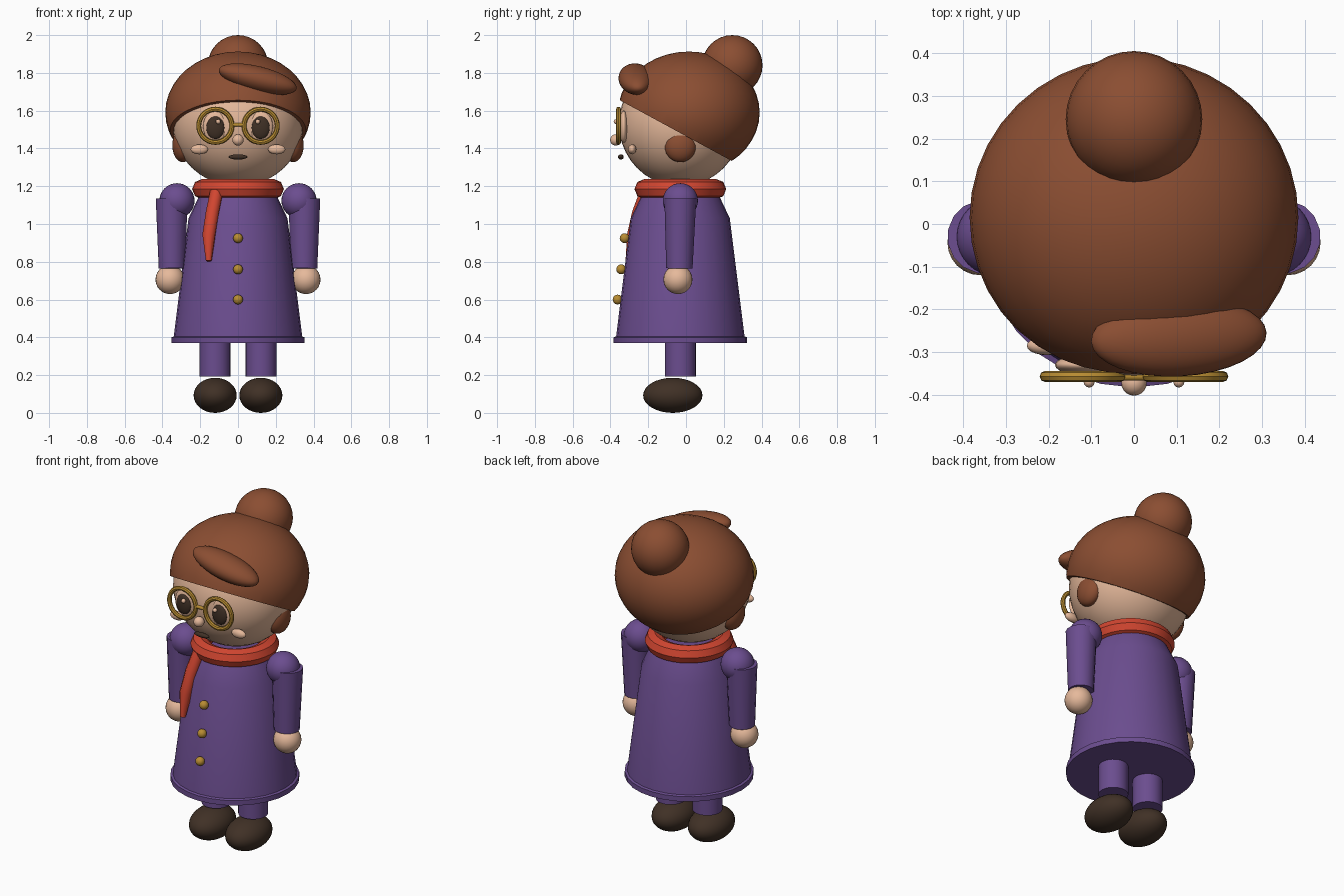
import bpy, bmesh, math
from mathutils import Vector

cube = bpy.data.objects.get("Cube")
if cube:
    bpy.data.objects.remove(cube)


def material(name, rgb):
    m = bpy.data.materials.new(name)
    m.use_nodes = True
    m.diffuse_color = (*rgb, 1)
    m.node_tree.nodes["Principled BSDF"].inputs["Base Color"].default_value = (*rgb, 1)
    return m


purple = material("purple cloth", (0.147, 0.074, 0.275))
brown = material("brown hair", (0.258, 0.076, 0.032))
red = material("red wool", (0.645, 0.061, 0.03))
gold = material("gold", (0.479, 0.262, 0.032))
dark = material("dark brown", (0.051, 0.03, 0.019))
skin = material("skin", (0.79, 0.485, 0.328))

Y = -0.03  # centre line of the body, front to back
SIDES = (("left", 1), ("right", -1))


def finish(name, mat):
    o = bpy.context.object
    o.name = name
    o.data.materials.append(mat)
    bpy.ops.object.shade_smooth_by_angle(angle=math.radians(40))
    return o


def ball(name, mat, loc, radii, rot=(0, 0, 0), seg=32):
    bpy.ops.mesh.primitive_uv_sphere_add(segments=seg, ring_count=seg // 2, location=loc, rotation=rot)
    bpy.context.object.scale = radii if isinstance(radii, tuple) else (radii,) * 3
    return finish(name, mat)


def cone(name, mat, bottom, top, r1, r2, seg=24):
    a, b = Vector(bottom), Vector(top)
    bpy.ops.mesh.primitive_cone_add(vertices=seg, radius1=r1, radius2=r2, depth=(b - a).length, location=(a + b) / 2)
    bpy.context.object.rotation_euler = (b - a).to_track_quat("Z", "Y").to_euler()
    return finish(name, mat)


def ring(name, mat, loc, major, minor, rot=(0, 0, 0), sides=8):
    bpy.ops.mesh.primitive_torus_add(location=loc, rotation=rot, major_radius=major, minor_radius=minor,
                                     major_segments=32, minor_segments=sides)
    return finish(name, mat)


# Coat: lathe of a short profile, closed at both ends
profile = [(0.353, 0.37), (0.353, 0.4), (0.34, 0.405), (0.262, 1.03), (0.21, 1.14)]
bm = bmesh.new()
count = 28
loops = [[bm.verts.new((r * math.cos(a), Y + r * math.sin(a), z))
          for a in (math.tau * i / count for i in range(count))] for r, z in profile]
for low, high in zip(loops, loops[1:]):
    for i in range(count):
        j = (i + 1) % count
        bm.faces.new((low[i], low[j], high[j], high[i]))
bm.faces.new(loops[0][::-1])
bm.faces.new(loops[-1])
mesh = bpy.data.meshes.new("coat")
bm.to_mesh(mesh)
bm.free()
coat = bpy.data.objects.new("coat", mesh)
bpy.context.collection.objects.link(coat)
bpy.ops.object.select_all(action="DESELECT")
bpy.context.view_layer.objects.active = coat
coat.select_set(True)
finish("coat", purple)

for i, (y, z) in enumerate([(-0.325, 0.925), (-0.343, 0.76), (-0.362, 0.6)]):
    ball(f"button_{i + 1}", gold, (0, y, z), 0.026, seg=16)

# Scarf: collar ring and a tapering tail
ring("scarf_collar", red, (0, Y, 1.185), 0.19, 0.053)
curve = bpy.data.curves.new("scarf_tail", "CURVE")
curve.dimensions = "3D"
curve.bevel_depth = 1
curve.bevel_resolution = 2
curve.use_fill_caps = True
spline = curve.splines.new("POLY")
tail = [(-0.113, -0.21, 1.17, 0.036), (-0.135, -0.25, 1.06, 0.037),
        (-0.154, -0.278, 0.94, 0.036), (-0.155, -0.305, 0.805, 0.016)]
spline.points.add(len(tail) - 1)
for p, (x, y, z, r) in zip(spline.points, tail):
    p.co = (x, y, z, 1)
    p.radius = r
curve.materials.append(red)
bpy.context.collection.objects.link(bpy.data.objects.new("scarf_tail", curve))

# Head, and hair cut along a plane sloping down to the nape
ball("head", skin, (0, Y, 1.53), (0.345, 0.325, 0.33), seg=40)
hair = ball("hair", brown, (0, 0.015, 1.59), (0.385, 0.375, 0.323), seg=40)
hair.data.transform(hair.matrix_basis)
hair.matrix_basis.identity()
bm = bmesh.new()
bm.from_mesh(hair.data)
cut = bmesh.ops.bisect_plane(bm, geom=bm.verts[:] + bm.edges[:] + bm.faces[:], plane_co=(0, -0.35, 1.655),
                             plane_no=(0, 0.32, 0.59), clear_inner=True)
bmesh.ops.holes_fill(bm, edges=[e for e in bm.edges if e.is_boundary])
for e in bm.edges:
    if len(e.link_faces) == 2 and e.calc_face_angle() > math.radians(40):
        e.smooth = False
bm.to_mesh(hair.data)
bm.free()
ball("hair_bun", brown, (0, 0.245, 1.84), 0.16)
ball("hair_fringe", brown, (0.105, -0.265, 1.767), (0.212, 0.092, 0.068), (0, math.radians(14), math.radians(3)))

# Face
ball("nose", skin, (0, -0.372, 1.445), 0.03, seg=20)
ball("mouth", dark, (0, -0.345, 1.355), (0.05, 0.015, 0.014), seg=20)
cone("glasses_bridge", gold, (-0.034, -0.357, 1.525), (0.034, -0.357, 1.525), 0.01, 0.01, 10)

for side, s in SIDES:
    # Eyes, glasses and cheeks
    ball(f"{side}_eye_socket", skin, (s * 0.12, -0.33, 1.515), (0.065, 0.024, 0.085), seg=24)
    ball(f"{side}_eye", dark, (s * 0.12, -0.345, 1.51), (0.048, 0.02, 0.06), seg=24)
    ball(f"{side}_eye_glint", skin, (s * 0.105, -0.37, 1.542), 0.013, seg=12)
    ring(f"{side}_lens_frame", gold, (s * 0.12, -0.357, 1.52), 0.088, 0.013, (math.pi / 2, 0, 0))
    ball(f"{side}_cheek", skin, (s * 0.205, -0.285, 1.395), (0.046, 0.022, 0.026), seg=20)
    ball(f"{side}_hair_lock", brown, (s * 0.293, Y, 1.417), (0.055, 0.085, 0.09), seg=24)

    # Arms
    ball(f"{side}_shoulder", purple, (s * 0.323, Y, 1.123), 0.093)
    cone(f"{side}_sleeve", purple, (s * 0.35, Y - 0.005, 0.765), (s * 0.351, Y, 1.135), 0.071, 0.086, 16)
    ball(f"{side}_hand", skin, (s * 0.36, -0.043, 0.706), 0.077, seg=24)

    # Legs
    cone(f"{side}_leg", purple, (s * 0.122, Y, 0.193), (s * 0.122, Y, 0.4), 0.082, 0.082)
    ball(f"{side}_shoe", dark, (s * 0.121, -0.07, 0.093), (0.114, 0.157, 0.093))
